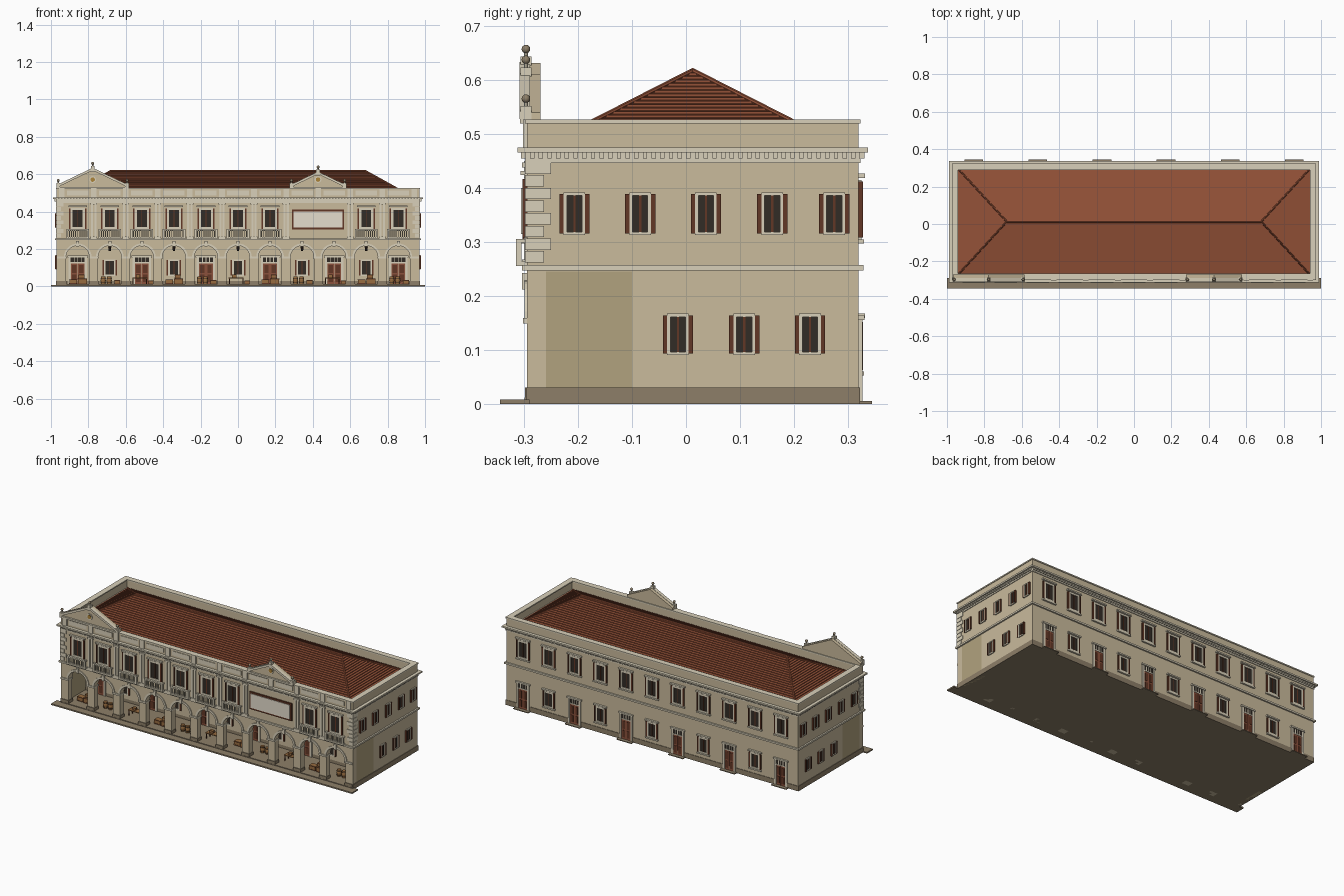
import bpy, bmesh, math, random
from mathutils import Vector, Matrix

if "Cube" in bpy.data.objects:
    bpy.data.objects.remove(bpy.data.objects["Cube"])

random.seed(4)
COL = dict(wall=(200, 185, 155), shade=(176, 161, 126), trim=(216, 207, 184), stone=(140, 126, 104),
           tile=(146, 82, 58), shutter=(98, 58, 42), glass=(54, 48, 42), door=(138, 82, 62),
           wood=(150, 108, 66), dark=(50, 40, 34), gold=(170, 130, 60), sign=(228, 220, 204))
MATS, PARTS = {}, {}
for k, c in COL.items():
    MATS[k] = bpy.data.materials.new(k)
    MATS[k].diffuse_color = [(v / 255) ** 2.2 for v in c] + [1]


def part(name, mat):
    return PARTS.setdefault((name, mat), bmesh.new())


def box(name, mat, p, q):
    c = [(a + b) / 2 for a, b in zip(p, q)]
    s = [abs(a - b) for a, b in zip(p, q)]
    bmesh.ops.create_cube(part(name, mat), size=1, matrix=Matrix.Translation(c) @ Matrix.Diagonal(s + [1]))


def prism(name, mat, pts, y0, y1):
    bm = part(name, mat)
    a = [bm.verts.new((x, y0, z)) for x, z in pts]
    b = [bm.verts.new((x, y1, z)) for x, z in pts]
    bm.faces.new(a)
    bm.faces.new(b[::-1])
    for i in range(len(a)):
        j = (i + 1) % len(a)
        bm.faces.new((a[j], a[i], b[i], b[j]))


def rod(name, mat, p, q, r, r2=None, n=8):
    p, q = Vector(p), Vector(q)
    rot = (q - p).to_track_quat('Z', 'Y').to_matrix().to_4x4()
    bmesh.ops.create_cone(part(name, mat), cap_ends=True, segments=n, radius1=r, radius2=r if r2 is None else r2,
                          depth=(q - p).length, matrix=Matrix.Translation((p + q) / 2) @ rot)


def ball(name, mat, p, r):
    bmesh.ops.create_uvsphere(part(name, mat), u_segments=12, v_segments=8, radius=r, matrix=Matrix.Translation(p))


# wall coordinates: u along the wall, d outwards, z up
X, YF, YB, YI = 0.97, -0.295, 0.32, -0.10
FACE = dict(front=lambda u, d, z: (u, YF - d, z), arcade=lambda u, d, z: (u, YI - d, z),
            back=lambda u, d, z: (u, YB + d, z), right=lambda u, d, z: (X + d, u, z),
            left=lambda u, d, z: (-X - d, u, z))


def wbox(face, name, mat, u, z0, z1, w, d0, d1):
    f = FACE[face]
    box(face + "_" + name, mat, f(u - w / 2, d0, z0), f(u + w / 2, d1, z1))


def window(face, u, z0, z1, w, hood=False):
    t = w * 0.15
    wbox(face, "window_glass", "glass", u, z0 + t, z1 - t, w - 2 * t, -0.002, 0.002)
    for s in (-1, 1):
        wbox(face, "window_frames", "trim", u + s * (w - t) / 2, z0, z1, t, -0.002, 0.006)
        wbox(face, "shutters", "shutter", u + s * (w / 2 + 0.004), z0 + 0.003, z1 - 0.003, 0.008, -0.002, 0.008)
    for z in (z0, z1 - t):
        wbox(face, "window_frames", "trim", u, z, z + t, w - 2 * t, -0.002, 0.006)
    wbox(face, "window_bars", "shutter", u, z0 + t, z1 - t, 0.004, 0, 0.004)
    if hood:
        wbox(face, "window_hoods", "trim", u, z1 + 0.004, z1 + 0.012, w + 0.024, 0, 0.012)
        wbox(face, "window_sills", "trim", u, z0 - 0.008, z0, w + 0.02, 0, 0.01)


def door(face, u, z0, z1, w):
    zt = z0 + (z1 - z0) * 0.78
    for s in (-1, 1):
        wbox(face, "door_frames", "trim", u + s * (w / 2 + 0.006), z0, z1, 0.012, -0.002, 0.007)
        wbox(face, "door_leaves", "door", u + s * w / 4, z0, zt, w / 2 - 0.002, -0.002, 0.004)
        for a, b in ((0.1, 0.45), (0.53, 0.92)):
            wbox(face, "door_panels", "shutter", u + s * w / 4, z0 + (zt - z0) * a, z0 + (zt - z0) * b,
                 w / 2 - 0.014, 0.003, 0.006)
    wbox(face, "door_transoms", "glass", u, zt + 0.006, z1, w, -0.002, 0.003)
    wbox(face, "door_frames", "trim", u, zt, zt + 0.006, w, -0.002, 0.006)
    for k in (-1, 0, 1):
        wbox(face, "transom_bars", "trim", u + k * w / 4, zt, z1, 0.004, 0, 0.005)
    wbox(face, "door_hoods", "trim", u, z1, z1 + 0.009, w + 0.034, -0.002, 0.011)


# ground slab, plinth, main volumes
box("front_pavement", "stone", (-1, -0.345, 0), (1, -0.29, 0.008))
box("arcade_floor", "stone", (-X, -0.30, 0), (X, YI, 0.012))
box("plinth", "stone", (-X - 0.003, YI, 0), (X + 0.003, YB + 0.003, 0.03))
box("lower_storey", "wall", (-X, YI, 0.01), (X, YB, 0.25))
box("upper_storey", "wall", (-X, YF, 0.245), (X, YB, 0.46))
for s in (-1, 1):
    box("arcade_end_walls", "shade", (s * X, -0.26, 0), (s * (X - 0.025), YI, 0.25))
    box("arcade_end_plinths", "stone", (s * (X + 0.003), -0.297, 0), (s * (X - 0.02), YI, 0.03))

# front arcade: one comb-shaped profile with eleven arches
P, R, ZS = 0.1714, 0.0625, 0.155
BAYS = [(i - 5) * P for i in range(11)]
EDGES = [(i - 5.5) * P for i in range(12)]
arc = lambda c, r, n=14: [(c - r * math.cos(math.pi * k / n), ZS + r * math.sin(math.pi * k / n)) for k in range(n + 1)]
comb = [(-X, 0)]
for c in BAYS:
    comb += [(c - R, 0)] + arc(c, R) + [(c + R, 0)]
prism("arcade_wall", "wall", comb + [(X, 0), (X, 0.25), (-X, 0.25)], YF, -0.26)
for c in BAYS:
    prism("arch_mouldings", "trim", arc(c, R + 0.012) + arc(c, R)[::-1], YF - 0.005, YF + 0.002)
    wbox("front", "keystones", "trim", c, 0.212, 0.243, 0.016, -0.004, 0.009)
for i, e in enumerate(EDGES):
    a, b = max(e - P / 2 + R, -X), min(e + P / 2 - R, X)
    m, w = (a + b) / 2, b - a
    box("pier_imposts", "trim", (a - 0.003, -0.302, 0.149), (b + 0.003, -0.257, 0.159))
    box("pier_bases", "stone", (a - 0.002, -0.299, 0), (b + 0.002, -0.258, 0.03))
    if i not in (0, 8, 11):   # paired pilasters above
        for s in (-0.009, 0.009):
            wbox("front", "pilasters", "trim", e + s, 0.258, 0.45, 0.011, 0, 0.006)
        wbox("front", "pilaster_caps", "trim", e, 0.438, 0.448, 0.036, 0, 0.009)
        wbox("front", "pilaster_bases", "trim", e, 0.257, 0.268, 0.036, 0, 0.009)
    wbox("front", "parapet_piers", "trim", max(-0.955, min(0.955, e)), 0.475, 0.527, 0.03, 0, 0.007)

# doors, windows, balconies and lanterns on front and back
for i, c in enumerate(BAYS):
    if i % 2 == 0:
        door("arcade", c, 0.012, 0.155, 0.075)
        door("back", c, 0.005, 0.155, 0.06)
        wbox("back", "door_steps", "stone", c, 0, 0.005, 0.1, 0, 0.025)
    else:
        window("arcade", c, 0.055, 0.145, 0.062)
        window("back", c, 0.06, 0.155, 0.062, True)
        rod("lantern_chains", "dark", (c, -0.2, 0.212), (c, -0.2, 0.245), 0.0015, n=4)
        rod("lanterns", "dark", (c, -0.2, 0.188), (c, -0.2, 0.212), 0.006, 0.01, 6)
    window("back", c, 0.305, 0.415, 0.072, True)
    wbox("front", "parapet_panels", "trim", c, 0.487, 0.513, 0.115, 0, 0.003)
    if i in (7, 8):
        continue
    window("front", c, 0.305, 0.42, 0.076, True)
    wbox("front", "balcony_slabs", "trim", c, 0.256, 0.265, 0.122, 0, 0.02)
    wbox("front", "balcony_rails", "trim", c, 0.299, 0.306, 0.122, 0.012, 0.02)
    for s in (-1, 1):
        wbox("front", "balcony_side_rails", "trim", c + s * 0.057, 0.299, 0.306, 0.008, 0, 0.012)
        wbox("front", "balcony_posts", "trim", c + s * 0.056, 0.265, 0.3, 0.01, 0.01, 0.02)
    for k in range(9):
        x = c + (k - 4) * 0.0112
        rod("balcony_balusters", "trim", (x, YF - 0.016, 0.264), (x, YF - 0.016, 0.3), 0.0028, n=6)

# blank framed signboard
wbox("front", "sign_frame", "shutter", 0.428, 0.305, 0.41, 0.28, 0, 0.008)
wbox("front", "sign_board", "sign", 0.428, 0.315, 0.4, 0.26, 0, 0.011)

# side windows and corner quoins
for f in ("left", "right"):
    for y in (-0.207, -0.085, 0.037, 0.16, 0.275):
        window(f, y, 0.313, 0.392, 0.04)
    for y in (-0.015, 0.108, 0.23):
        window(f, y, 0.09, 0.167, 0.04)
    s = 1 if f == "right" else -1
    for k in range(8):
        w = 0.045 if k % 2 else 0.032
        z = 0.262 + k * 0.0235
        box("corner_quoins", "trim", (s * (X + 0.004), YF - 0.004, z), (s * (X - w + 0.008), YF + w, z + 0.021))


# horizontal courses around the building
def course(name, d, z0, z1):
    box(name, "trim", (-X - d, YF - d, z0), (X + d, YB + d, z1))


course("belt_course", 0.009, 0.247, 0.257)
course("frieze_band", 0.004, 0.447, 0.454)
course("cornice_bed", 0.003, 0.454, 0.466)
course("cornice", 0.018, 0.466, 0.475)
for k in range(121):
    for f in ("front", "back"):
        wbox(f, "dentils", "trim", (k - 60) * 0.0161, 0.455, 0.466, 0.008, 0, 0.011)
for k in range(38):
    for f in ("left", "right"):
        wbox(f, "dentils", "trim", 0.0125 + (k - 18.5) * 0.0161, 0.455, 0.466, 0.008, 0, 0.011)

# parapet walls with coping
for name, mat, d, t, z0, z1 in (("parapet", "wall", 0, 0.025, 0.47, 0.522), ("parapet_coping", "trim", 0.004, 0.03, 0.52, 0.527)):
    for s in (-1, 1):
        box(name, mat, (s * (X + d), YF - d, z0), (s * (X - t), YB + d, z1))
    box(name, mat, (-X - d, YF - d, z0), (X + d, YF + t, z1))
    box(name, mat, (-X - d, YB - t, z0), (X + d, YB + d, z1))

# pediments with raking mouldings, medallions and ball finials
for c, h, zp in ((-0.777, 0.192, 0.632), (0.428, 0.15, 0.612)):
    zb = 0.54
    prism("pediment_walls", "wall", [(c - h, 0.52), (c + h, 0.52), (c + h, zb), (c, zp), (c - h, zb)], YF - 0.002, -0.27)
    prism("pediment_rakes", "trim", [(c - h, zb - 0.012), (c, zp - 0.012), (c + h, zb - 0.012), (c + h, zb + 0.002),
                                     (c, zp + 0.002), (c - h, zb + 0.002)], YF - 0.014, YF + 0.006)
    box("pediment_bases", "trim", (c - h, YF - 0.013, 0.52), (c + h, YF, 0.53))
    rod("medallion_rings", "trim", (c, YF, 0.571), (c, YF - 0.006, 0.571), 0.018, n=20)
    rod("medallions", "gold", (c, YF, 0.571), (c, YF - 0.009, 0.571), 0.012, n=20)
    for x, z in ((c - h + 0.008, zb), (c, zp), (c + h - 0.008, zb)):
        box("finial_blocks", "trim", (x - 0.01, YF - 0.012, z - 0.02), (x + 0.01, YF + 0.008, z + 0.012))
        rod("finial_necks", "trim", (x, YF - 0.002, z + 0.01), (x, YF - 0.002, z + 0.02), 0.004)
        ball("finials", "stone", (x, YF - 0.002, z + 0.026), 0.008)

# hipped roof in overlapping tile courses
N, YC, Z0, Z1 = 22, 0.0125, 0.472, 0.616
bm, prev = part("tiled_roof", "tile"), None
for i in range(N):
    for t, lift in ((i / N, 0.0), (i / N, 0.0045), ((i + 1) / N, 0.0)):
        hx, hy, z = 0.94 - 0.26 * t, 0.2825 * (1 - t) + 0.002, Z0 + (Z1 - Z0) * t + lift
        ring = [bm.verts.new((a * hx, YC + b * hy, z)) for a, b in ((-1, -1), (1, -1), (1, 1), (-1, 1))]
        if prev:
            for j in range(4):
                bm.faces.new((prev[j], prev[(j + 1) % 4], ring[(j + 1) % 4], ring[j]))
        prev = ring
bm.faces.new(prev)
for a in (-1, 1):
    for b in (-1, 1):
        rod("hip_tiles", "tile", (a * 0.94, YC + b * 0.2825, Z0 + 0.002), (a * 0.68, YC, Z1 + 0.002), 0.005)
rod("ridge_tiles", "tile", (-0.685, YC, Z1), (0.685, YC, Z1), 0.007)


# market goods under the arcade: crates, barrels and tables
def crate(x, y, z, s):
    box("crates", "wood", (x - s, y - s * 0.8, z), (x + s, y + s * 0.8, z + s * 1.3))
    for k in (0.1, 1.05):
        box("crate_battens", "shutter", (x - s - 0.001, y - s * 0.8 - 0.001, z + s * k),
            (x + s + 0.001, y + s * 0.8 + 0.001, z + s * (k + 0.15)))


for i, c in enumerate(BAYS):
    y = -0.215 + random.uniform(-0.015, 0.015)
    if i % 3 == 0:
        crate(c - 0.025, y, 0.012, 0.02)
        crate(c + 0.025, y, 0.012, 0.024)
        crate(c + 0.02, y, 0.043, 0.015)
    elif i % 3 == 1:
        for x in (c - 0.035, c - 0.003):
            rod("barrels", "wood", (x, y, 0.012), (x, y, 0.032), 0.011, 0.014, 12)
            rod("barrels", "wood", (x, y, 0.032), (x, y, 0.052), 0.014, 0.011, 12)
            for z in (0.02, 0.044):
                rod("barrel_hoops", "dark", (x, y, z - 0.001), (x, y, z + 0.001), 0.0138, n=12)
        crate(c + 0.04, y, 0.012, 0.016)
    else:
        box("table_tops", "wood", (c - 0.05, y - 0.02, 0.043), (c + 0.03, y + 0.02, 0.048))
        for a in (-0.046, 0.026):
            for b in (-0.016, 0.016):
                rod("table_legs", "shutter", (c + a, y + b, 0.012), (c + a, y + b, 0.044), 0.003, n=6)
        crate(c - 0.02, y, 0.048, 0.011)
        crate(c + 0.05, y, 0.012, 0.014)

# turn every collected part into an object
for (name, mat), bm in PARTS.items():
    bmesh.ops.recalc_face_normals(bm, faces=bm.faces)
    me = bpy.data.meshes.new(name)
    bm.to_mesh(me)
    bm.free()
    me.materials.append(MATS[mat])
    ob = bpy.data.objects.new(name, me)
    bpy.context.collection.objects.link(ob)
    if name in ("finials", "barrels", "medallions"):
        bpy.context.view_layer.objects.active = ob
        ob.select_set(True)
        bpy.ops.object.shade_smooth_by_angle()
        ob.select_set(False)

for m in bpy.data.materials:
    if m.users and not m.is_grease_pencil:
        m.use_nodes = True
        m.node_tree.nodes["Principled BSDF"].inputs["Base Color"].default_value = m.diffuse_color
